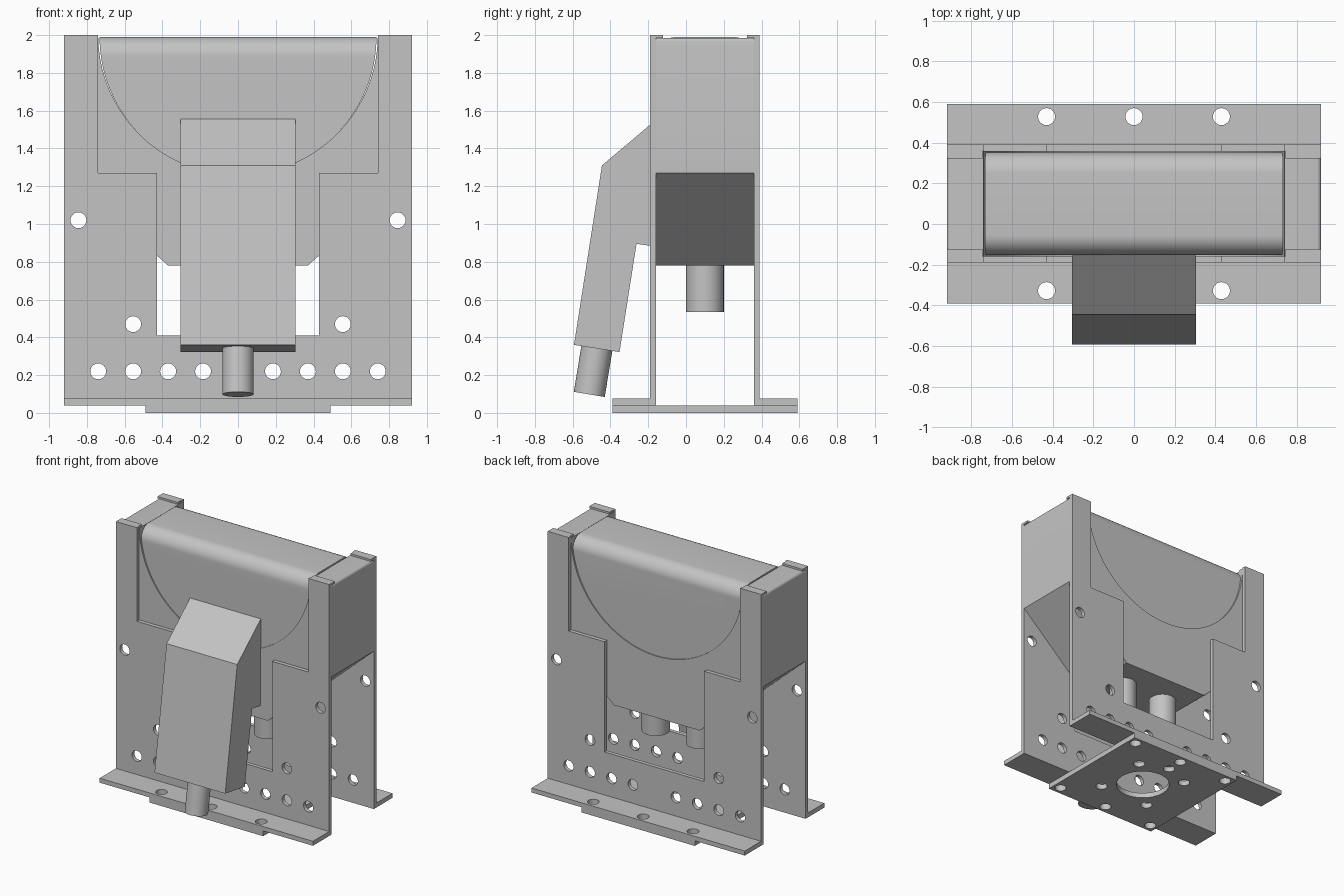
import bpy, bmesh, math
from mathutils import Vector

cube = bpy.data.objects.get("Cube")
if cube:
    bpy.data.objects.remove(cube, do_unlink=True)

grey = bpy.data.materials.new("plain grey")
grey.use_nodes = True
grey.diffuse_color = (0.55, 0.55, 0.55, 1)
grey.node_tree.nodes["Principled BSDF"].inputs["Base Color"].default_value = grey.diffuse_color

MID = 0.1    # y of the middle plane between both brackets
HOLE = 0.042


def add_object(name, bm):
    bmesh.ops.recalc_face_normals(bm, faces=bm.faces)
    mesh = bpy.data.meshes.new(name)
    bm.to_mesh(mesh)
    bm.free()
    mesh.materials.append(grey)
    obj = bpy.data.objects.new(name, mesh)
    bpy.context.collection.objects.link(obj)
    return obj


def add_prism(bm, outline, axis, start, end):
    """Extrude a 2D outline along an axis between two positions."""
    place = {"x": lambda u, v, w: (w, u, v),
             "y": lambda u, v, w: (u, w, v),
             "z": lambda u, v, w: (u, v, w)}[axis]
    a = [bm.verts.new(place(u, v, start)) for u, v in outline]
    b = [bm.verts.new(place(u, v, end)) for u, v in outline]
    bm.faces.new(a)
    bm.faces.new(b[::-1])
    for i in range(len(a)):
        j = (i + 1) % len(a)
        bm.faces.new((a[j], a[i], b[i], b[j]))


def prism(name, outline, axis, start, end):
    bm = bmesh.new()
    add_prism(bm, outline, axis, start, end)
    return add_object(name, bm)


def rect(u0, u1, v0, v1):
    return [(u0, v0), (u1, v0), (u1, v1), (u0, v1)]


def arc(cu, cv, r, a0, a1, n):
    return [(cu + r * math.cos(a0 + (a1 - a0) * i / n),
             cv + r * math.sin(a0 + (a1 - a0) * i / n)) for i in range(n + 1)]


def circle(cu, cv, r, n=24):
    return arc(cu, cv, r, 0, math.tau, n)[:-1]


def mirrored(outline):
    """Close a right-hand outline with its mirror image across x = 0."""
    return outline + [(-u, v) for u, v in reversed(outline)]


def boolean(obj, cutter, operation):
    """Apply a boolean and discard the helper."""
    cutter.hide_render = True
    mod = obj.modifiers.new("cut", "BOOLEAN")
    mod.operation, mod.object, mod.solver = operation, cutter, "EXACT"
    bpy.context.view_layer.update()
    graph = bpy.context.evaluated_depsgraph_get()
    mesh = bpy.data.meshes.new_from_object(obj.evaluated_get(graph))
    obj.modifiers.clear()
    obj.data = mesh
    bpy.data.objects.remove(cutter, do_unlink=True)


def drill(obj, holes, axis, start, end):
    bm = bmesh.new()
    for u, v, r in holes:
        add_prism(bm, circle(u, v, r), axis, start, end)
    boolean(obj, add_object("drill_helper", bm), "DIFFERENCE")


def smooth(obj):
    bpy.ops.object.select_all(action="DESELECT")
    obj.select_set(True)
    bpy.context.view_layer.objects.active = obj
    bpy.ops.object.shade_smooth_by_angle(angle=math.radians(30))


def pin(name, top, bottom, radius):
    top, bottom = Vector(top), Vector(bottom)
    axis = top - bottom
    bm = bmesh.new()
    bmesh.ops.create_cone(bm, cap_ends=True, segments=40, radius1=radius,
                          radius2=radius, depth=axis.length)
    obj = add_object(name, bm)
    obj.location = (top + bottom) / 2
    obj.rotation_euler = axis.to_track_quat("Z", "Y").to_euler()
    smooth(obj)


# Upright brackets with stepped openings, foot flanges and top tabs
upright = mirrored([(0.43, 0.41), (0.43, 1.27), (0.74, 1.27), (0.74, 2.0),
                    (0.92, 2.0), (0.92, 0.04)])
# outline order: opening, right post, foot, left post
upright_holes = [(s * x, z, HOLE) for s in (-1, 1) for x, z in
                 [(0.845, 1.02), (0.555, 0.47), (0.185, 0.22),
                  (0.37, 0.22), (0.555, 0.22), (0.74, 0.22)]]
flange_x = (-0.43, 0, 0.43)
for side, s in (("front", -1), ("back", 1)):
    inner, outer, toe = (MID + s * d for d in (0.26, 0.29, 0.49))
    lo, hi = sorted((inner, outer))
    plate = prism(side + "_upright", upright, "y", lo, hi)
    drill(plate, upright_holes, "y", lo - 0.05, hi + 0.05)
    smooth(plate)
    lo, hi = sorted((outer, toe))
    flange = prism(side + "_flange", rect(-0.92, 0.92, lo, hi), "z", 0.04, 0.075)
    drill(flange, [(x, MID + s * 0.428, HOLE) for x in flange_x], "z", 0, 0.1)
    smooth(flange)
    lo, hi = sorted((inner, MID + s * 0.222))
    for end, e in (("left", 1), ("right", -1)):
        x0, x1 = sorted((e * 0.745, e * 0.92))
        prism(f"{side}_{end}_tab", rect(x0, x1, lo, hi), "z", 1.984, 2.0)

# Base plate with centre opening and bolt holes
base = prism("base_plate", rect(-0.49, 0.49, MID - 0.49, MID + 0.49), "z", 0, 0.04)
base_holes = [(0, MID, 0.195), (0, MID + 0.3, HOLE)]
for s in (-1, 1):
    base_holes += [(x, MID + s * 0.428, HOLE) for x in flange_x]
    base_holes += [(x, MID + s * 0.215, HOLE) for x in (-0.215, 0.215)]
drill(base, base_holes, "z", -0.05, 0.1)
smooth(base)

# Housing: tapered block with a half-round pocket
top = 1.985
start = math.asin((2.0 - top) / 0.74)
pocket = arc(0, 2.0, 0.74, -start, -math.pi + start, 64)
shell = [(-0.76, top)] + arc(-0.9, top - 0.02, 0.02, math.pi / 2, math.pi, 5)
shell += [(-0.92, 1.27), (-0.37, 0.78), (0.37, 0.78), (0.92, 1.27)]
shell += arc(0.9, top - 0.02, 0.02, 0, math.pi / 2, 5) + [(0.76, top)]
housing = prism("housing", pocket + shell, "y", MID - 0.26, MID + 0.26)
smooth(housing)

# Half-round drum with rolled top edges
drum = prism("drum", arc(0, 1.99, 0.733, 0, -math.pi, 64), "y", MID - 0.3, MID + 0.3)
r, half = 0.1, 0.252
rolled = [(MID - half, 1.0), (MID + half, 1.0)]
rolled += arc(MID + half - r, 1.99 - r, r, 0, math.pi / 2, 12)
rolled += arc(MID - half + r, 1.99 - r, r, math.pi / 2, math.pi, 12)
boolean(drum, prism("drum_helper", rolled, "x", -1, 1), "INTERSECT")
smooth(drum)

# Bent connector box on the front
prism("connector_box", [(-0.155, 1.555), (-0.445, 1.31), (-0.593, 0.36),
                        (-0.352, 0.322), (-0.262, 0.895), (-0.155, 0.88)],
      "x", -0.305, 0.305)

# Cable pins under the connector and the housing
pin("connector_pin", (0, -0.469, 0.36), (0, -0.512, 0.098), 0.083)
for side, x in (("left", 0.19), ("right", -0.19)):
    pin(side + "_housing_pin", (x, MID, 0.79), (x, MID, 0.535), 0.1)
